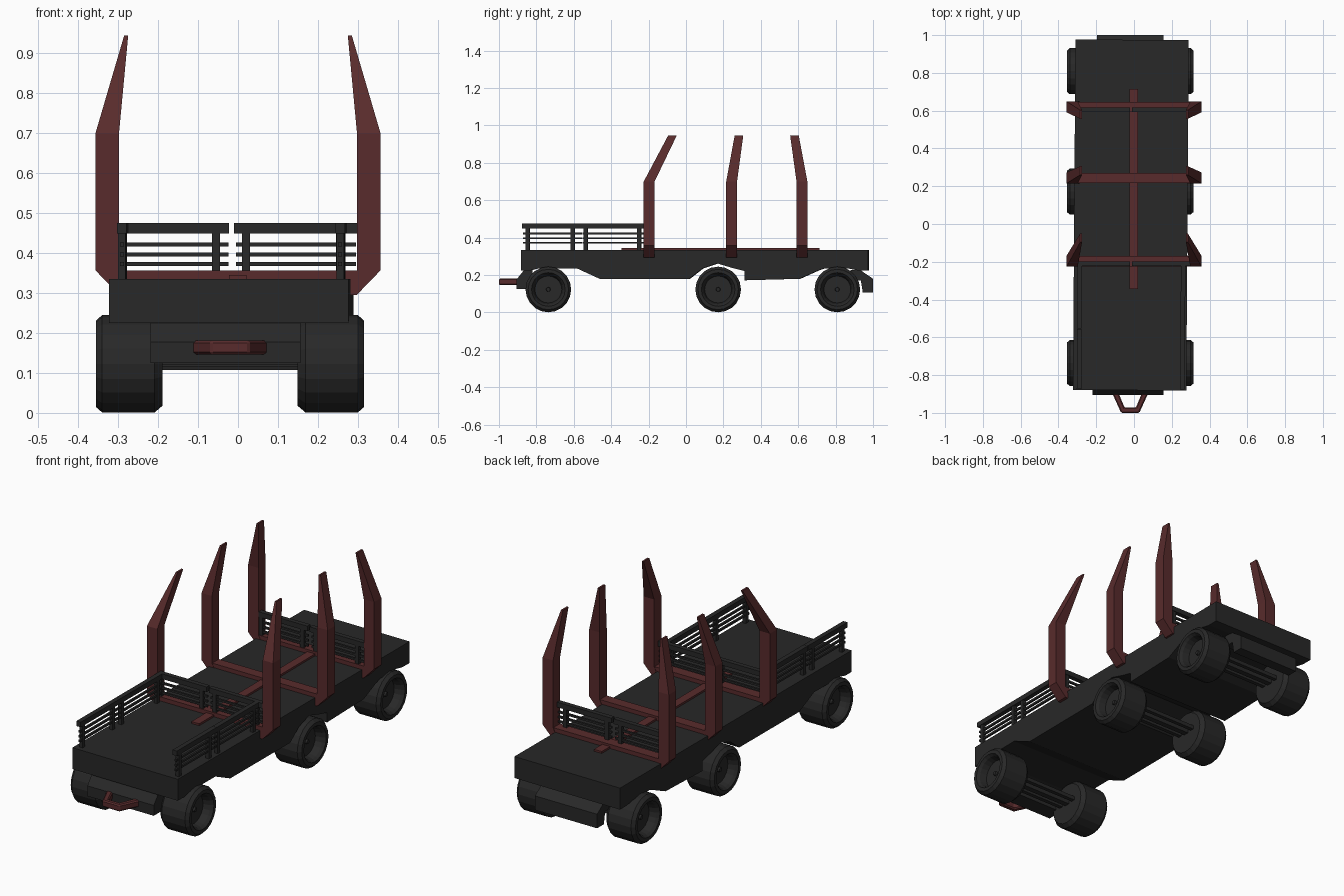
import bpy, bmesh, math
from mathutils import Vector

cube = bpy.data.objects.get("Cube")
if cube:
    bpy.data.objects.remove(cube, do_unlink=True)


def material(name, rgb):
    m = bpy.data.materials.new(name)
    m.use_nodes = True
    m.diffuse_color = (*rgb, 1)
    bsdf = m.node_tree.nodes["Principled BSDF"]
    bsdf.inputs["Base Color"].default_value = (*rgb, 1)
    bsdf.inputs["Roughness"].default_value = 0.9
    return m


charcoal = material("charcoal", (0.021, 0.021, 0.021))
oxide_red = material("oxide red", (0.098, 0.024, 0.025))
MID = -0.02          # centre line of the deck and running gear
YAW = -0.007         # the deck and its side fences sit very slightly askew


def finish(name, bm, mat):
    bmesh.ops.recalc_face_normals(bm, faces=bm.faces)
    mesh = bpy.data.meshes.new(name)
    bm.to_mesh(mesh)
    bm.free()
    mesh.materials.append(mat)
    obj = bpy.data.objects.new(name, mesh)
    bpy.context.collection.objects.link(obj)
    return obj


def add_box(bm, x, y, z):
    lo, hi = Vector((x[0], y[0], z[0])), Vector((x[1], y[1], z[1]))
    verts = bmesh.ops.create_cube(bm, size=1)["verts"]
    for v in verts:
        v.co = (lo + hi) / 2 + v.co * (hi - lo)


def prism(name, points, axis, a, b, mat):
    """Extrude a flat outline along the x or z axis."""
    bm = bmesh.new()
    place = (lambda p, t: (t, *p)) if axis == "x" else (lambda p, t: (*p, t))
    face = bm.faces.new([bm.verts.new(place(p, a)) for p in points])
    moved = bmesh.ops.extrude_face_region(bm, geom=[face])["geom"]
    shift = Vector(place((0, 0), b - a))
    bmesh.ops.translate(bm, vec=shift,
                        verts=[g for g in moved if isinstance(g, bmesh.types.BMVert)])
    return finish(name, bm, mat)


# Deck and belly in one side outline, arched over the middle wheels
deck = [(-0.88, 0.335), (-0.88, 0.225), (-0.83, 0.225), (-0.79, 0.235),
        (-0.58, 0.235), (-0.46, 0.18), (0.02, 0.18),
        (0.09, 0.235), (0.17, 0.262), (0.26, 0.235), (0.315, 0.222),
        (0.315, 0.172), (0.61, 0.18), (0.71, 0.225), (0.74, 0.235),
        (0.87, 0.235), (0.92, 0.225), (0.975, 0.225), (0.975, 0.335)]
prism("deck", deck, "x", -0.317, 0.283, charcoal).rotation_euler.z = YAW

# Bumpers
prism("front_bumper", [(-0.82, 0.228), (-0.865, 0.228), (-0.905, 0.178),
                       (-0.905, 0.125), (-0.82, 0.125)],
      "x", -0.219, 0.157, charcoal)
prism("rear_bumper", [(0.88, 0.228), (0.93, 0.228), (1.0, 0.18),
                      (1.0, 0.108), (0.945, 0.108), (0.935, 0.17), (0.88, 0.17)],
      "x", -0.197, 0.155, charcoal)

# Tow hitch: an open trapezoid loop with softened edges
half = [(0.098, -0.89), (0.048, -1.0)]
inner = [(0.03, -0.972), (0.064, -0.89)]
right = [(MID + x, y) for x, y in half + inner]
left = [(MID - x, y) for x, y in half + inner]
hitch = prism("tow_hitch", [right[0], right[1], left[1], left[0],
                            left[3], left[2], right[2], right[3]],
              "z", 0.146, 0.181, oxide_red)
soften = hitch.modifiers.new("soft_edges", "BEVEL")
soften.width = 0.006
soften.segments = 1


# Wheels: one turned profile (offset outwards, radius) with a dished rim
PROFILE = [(0, 0), (0, 0.105), (0.02, 0.122), (0.151, 0.122), (0.167, 0.108),
           (0.167, 0.09), (0.153, 0.08), (0.118, 0.072), (0.118, 0.012),
           (0.128, 0.01), (0.128, 0)]


def wheel(name, side, y):
    bm = bmesh.new()
    base = MID + side * 0.169
    verts = [bm.verts.new((base + side * o, y, 0.123 + r)) for o, r in PROFILE]
    edges = [bm.edges.new(pair) for pair in zip(verts, verts[1:])]
    bmesh.ops.spin(bm, geom=verts + edges, cent=(0, y, 0.123), axis=(1, 0, 0),
                   angle=math.tau, steps=20, use_duplicate=False)
    bmesh.ops.remove_doubles(bm, verts=bm.verts, dist=0.0005)
    finish(name, bm, charcoal)


for label, y in (("front", -0.736), ("middle", 0.172), ("rear", 0.809)):
    wheel(label + "_left_wheel", 1, y)
    wheel(label + "_right_wheel", -1, y)
    # Axle with a thinner rod on either side
    bm = bmesh.new()
    for dy, size in ((-0.045, 0.01), (0, 0.014), (0.045, 0.01)):
        add_box(bm, (MID - 0.2, MID + 0.2), (y + dy - size, y + dy + size),
                (0.13 - size, 0.13 + size))
    finish(label + "_axle", bm, charcoal)


# Stakes: tapered posts with a cranked foot and a leaning tip
def stake(name, side, y0, y1, t0, t1):
    bm = bmesh.new()
    rings = []
    for (xi, zi), (xo, zo), a, b in (((0.27, 0.295), (0.297, 0.295), y0, y1),
                                     ((0.298, 0.357), (0.357, 0.357), y0, y1),
                                     ((0.298, 0.70), (0.357, 0.70), y0, y1),
                                     ((0.275, 0.945), (0.285, 0.945), t0, t1)):
        rings.append([bm.verts.new((side * x, y, z)) for x, y, z in
                      ((xi, a, zi), (xo, a, zo), (xo, b, zo), (xi, b, zi))])
    for low, high in zip(rings, rings[1:]):
        for i in range(4):
            j = (i + 1) % 4
            bm.faces.new((low[i], low[j], high[j], high[i]))
    bm.faces.new(rings[0])
    bm.faces.new(rings[-1])
    finish(name, bm, oxide_red)


for label, y, tip in (("front", -0.197, -0.073), ("middle", 0.244, 0.283),
                      ("rear", 0.62, 0.58)):
    for side, word in ((1, "left"), (-1, "right")):
        stake(f"{label}_{word}_stake", side, y - 0.029, y + 0.029,
              tip - 0.023, tip + 0.023)
    bm = bmesh.new()
    add_box(bm, (-0.31, 0.31), (y - 0.027, y + 0.027), (0.31, 0.356))
    finish(label + "_crossbar", bm, oxide_red)

# Long beam down the middle of the deck
bm = bmesh.new()
add_box(bm, (-0.023, 0.021), (-0.344, 0.714), (0.32, 0.345))
finish("centre_beam", bm, oxide_red)


# Fence panels: two posts, a deep top rail and three thin rails
def fence(name, along_y, start, end, across, posts):
    bm = bmesh.new()

    def piece(a, b, thick, z):
        run, depth = (a, b), (across - thick, across + thick)
        add_box(bm, *((depth, run) if along_y else (run, depth)), z)

    piece(start, end, 0.012, (0.449, 0.475))
    for z in (0.373, 0.397, 0.422):
        piece(start + 0.005, end - 0.002, 0.005, (z - 0.005, z + 0.005))
    for post in posts:
        piece(post - 0.01, post + 0.01, 0.009, (0.33, 0.455))
    return finish(name, bm, charcoal)


for word, x in (("left", 0.262), ("right", -0.285)):
    for end, a, b, posts in (("front", -0.875, -0.557, (-0.845, -0.605)),
                             ("back", -0.556, -0.215, (-0.535, -0.25))):
        fence(f"{word}_{end}_fence", True, a, b, x, posts).rotation_euler.z = YAW
for word, y in (("forward", -0.21), ("tail", 0.605)):
    fence(word + "_right_fence", False, -0.303, -0.022, y, (-0.29, -0.055))
    fence(word + "_left_fence", False, -0.01, 0.298, y, (0.02, 0.256))
